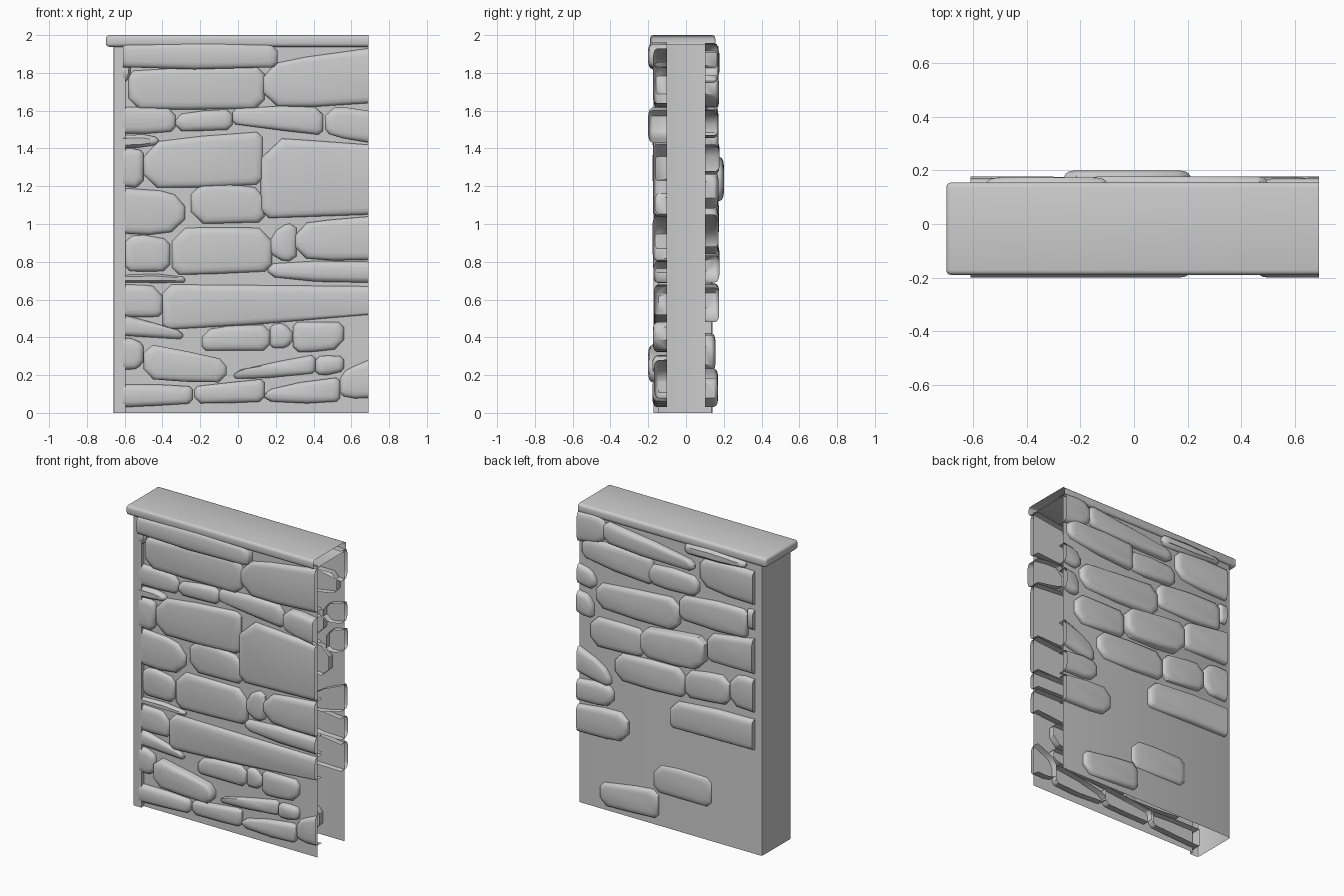
import bpy, bmesh, random
random.seed(4)
RIGHT, LEFT = 0.69, -0.61          # the right end is an open cut


def finish(bm, name, angle=0.7):
    me = bpy.data.meshes.new(name)
    bm.to_mesh(me)
    bm.free()
    ob = bpy.data.objects.new(name, me)
    bpy.context.collection.objects.link(ob)
    bpy.context.view_layer.objects.active = ob
    ob.select_set(True)
    bpy.ops.object.shade_smooth_by_angle(angle=angle)
    ob.select_set(False)


def at_end(x):
    return x > RIGHT - 0.003 or x < LEFT + 0.003


def outline(x0, x1, l0, l1, r0, r1):
    """Chipped quad, counter-clockwise; corners on the wall ends stay square."""
    c = [(x0, l0), (x1, r0), (x1, r1), (x0, l1)]
    w, h = x1 - x0, max(l1 - l0, r1 - r0)
    pts = []
    for i, (x, z) in enumerate(c):
        px, pz = c[i - 1]
        nx, nz = c[(i + 1) % 4]
        if at_end(x):
            pts.append((x, z))
        else:
            a = min(w, h) * random.uniform(.1, .3)
            for qx, qz in ((px, pz), (nx, nz)):
                d = max(((qx - x) ** 2 + (qz - z) ** 2) ** .5, 1e-4)
                t = min(a / d, .35)
                pts.append((x + (qx - x) * t, z + (qz - z) * t))
        # slight bow in the long edges
        if i in (0, 2):
            t = random.uniform(.4, .6)
            s = -1 if i == 0 else 1
            pts.append((x + (nx - x) * t, z + (nz - z) * t + s * random.uniform(0, .012)))
    return pts


def stone(bm, side, spec):
    o = outline(*spec[:6])
    depth = spec[6] if len(spec) > 6 else random.uniform(.168, .178)
    inner = .1
    xs, zs = [p[0] for p in o], [p[1] for p in o]
    cx, cz = (min(xs) + max(xs)) / 2, (min(zs) + max(zs)) / 2
    hw, hh = (max(xs) - min(xs)) / 2, (max(zs) - min(zs)) / 2
    rings = []
    for inset, y in ((0, inner), (0, depth - .022), (.006, depth - .011), (.018, depth - .004), (.04, depth)):
        kx, kz = 1 - min(inset, hw * .5) / hw, 1 - min(inset, hh * .5) / hh
        rings.append([bm.verts.new((x if at_end(x) else cx + (x - cx) * kx, side * y,
                                    cz + (z - cz) * kz)) for x, z in o])
    faces = [rings[-1]]
    n = len(o)
    for a, b in zip(rings, rings[1:]):
        for i in range(n):
            j = (i + 1) % n
            if min(o[i][0], o[j][0]) < RIGHT - .003:
                faces.append([a[i], a[j], b[j], b[i]])
    for f in faces:
        bm.faces.new(f if side < 0 else f[::-1])


def stones(name, side, courses):
    bm = bmesh.new()
    for course in courses:
        for spec in course:
            stone(bm, side, spec)
    finish(bm, name)


# front stonework, per stone: x0, x1, left z range, right z range, (depth)
f1 = [(-.61, -.24, .03, .15, .05, .14), (-.23, .14, .05, .14, .06, .18),
      (.14, .54, .06, .12, .06, .19), (.54, .69, .09, .21, .08, .28)]
f2 = [(-.61, -.5, .23, .4, .25, .37), (-.5, -.06, .18, .37, .16, .28, .2),
      (-.02, .41, .18, .22, .21, .31), (.41, .56, .2, .3, .22, .3)]
f3 = [(-.61, -.29, .41, .52, .39, .43), (-.19, .17, .33, .44, .33, .47),
      (.17, .29, .34, .47, .36, .46), (.29, .56, .32, .48, .34, .48)]
f4 = [(-.61, -.4, .51, .68, .51, .67), (-.4, .69, .44, .68, .52, .67)]
f5 = [(-.61, -.28, .69, .73, .69, .72), (-.6, -.36, .75, .94, .75, .92), (-.35, .18, .73, .98, .75, .98),
      (.16, .69, .72, .79, .69, .8), (.17, .31, .84, .95, .79, 1.02), (.3, .69, .82, 1.0, .81, 1.04)]
f6 = [(-.61, -.28, .95, 1.19, .96, 1.15), (-.25, .14, 1.0, 1.22, 1.01, 1.19),
      (.12, .69, 1.03, 1.46, 1.05, 1.42), (-.61, -.5, 1.2, 1.4, 1.2, 1.39),
      (-.5, .13, 1.19, 1.43, 1.21, 1.49), (-.61, -.42, 1.4, 1.47, 1.42, 1.46)]
f7 = [(-.61, -.33, 1.48, 1.62, 1.49, 1.61), (-.33, -.03, 1.49, 1.58, 1.5, 1.61),
      (-.03, .45, 1.53, 1.61, 1.47, 1.62), (.46, .69, 1.48, 1.62, 1.43, 1.6, .2)]
f8 = [(-.58, .14, 1.61, 1.81, 1.61, 1.84), (.13, .69, 1.62, 1.84, 1.64, 1.93),
      (-.61, .21, 1.83, 1.95, 1.83, 1.95, .2), (-.61, -.57, 1.75, 1.86, 1.78, 1.84)]
stones("front_stones", -1, [f1, f2, f3, f4, f5, f6, f7, f8])

# back stonework, same layout
b1 = [(.1, .53, .05, .24, .03, .18, .17), (-.29, .14, .22, .42, .22, .41, .156)]
b2 = [(-.61, .01, .7, .9, .69, .87), (.32, .69, .5, .69, .48, .66), (.43, .69, .71, .84, .69, .83)]
b3 = [(.45, .69, .83, .93, .88, 1.05), (-.1, .42, .91, 1.1, .9, 1.08),
      (-.43, -.1, .95, 1.14, .92, 1.1), (-.61, -.43, .95, 1.17, .96, 1.16)]
b4 = [(.21, .6, 1.1, 1.28, 1.08, 1.28), (-.26, .21, 1.14, 1.36, 1.12, 1.31, .2),
      (-.61, -.27, 1.21, 1.44, 1.21, 1.39), (.58, .69, 1.26, 1.39, 1.28, 1.42)]
b5 = [(-.06, .56, 1.34, 1.56, 1.35, 1.51), (-.56, -.06, 1.43, 1.62, 1.43, 1.59),
      (-.61, -.56, 1.5, 1.63, 1.5, 1.63), (.56, .69, 1.45, 1.56, 1.47, 1.6)]
b6 = [(-.2, .17, 1.61, 1.74, 1.61, 1.74), (.14, .66, 1.6, 1.78, 1.66, 1.79),
      (-.61, -.21, 1.67, 1.89, 1.7, 1.88)]
b7 = [(-.17, .5, 1.77, 1.84, 1.8, 1.94), (.48, .69, 1.8, 1.95, 1.75, 1.95), (-.55, -.1, 1.9, 1.94, 1.88, 1.95)]
stones("back_stones", 1, [b1, b2, b3, b4, b5, b6, b7])

# wall shell: front panel, end pillar and back panel as one U profile
profile = [(.69, -.145), (-.595, -.145), (-.595, -.172), (-.645, -.172), (-.656, -.168), (-.66, -.157),
           (-.66, .125), (-.656, .136), (-.645, .14), (.69, .14)]
bm = bmesh.new()
lo = [bm.verts.new((x, y, 0)) for x, y in profile]
hi = [bm.verts.new((x, y, 1.95)) for x, y in profile]
for i in range(len(profile) - 1):
    bm.faces.new((lo[i + 1], lo[i], hi[i], hi[i + 1]))
finish(bm, "wall_panels_and_pillar")

# coping slab with rounded edges, open at the cut end
bm = bmesh.new()
bmesh.ops.create_cube(bm, size=1)
for v in bm.verts:
    v.co = (v.co.x * 1.39 - .005 + (.1 if v.co.x > 0 else 0), v.co.y * .345 - .0175, v.co.z * .062 + 1.969)
bmesh.ops.bevel(bm, geom=bm.edges[:], offset=.018, segments=3, profile=.5, affect='EDGES')
bmesh.ops.bisect_plane(bm, geom=bm.verts[:] + bm.edges[:] + bm.faces[:], plane_co=(RIGHT, 0, 0),
                       plane_no=(1, 0, 0), clear_outer=True)
finish(bm, "coping_slab")
